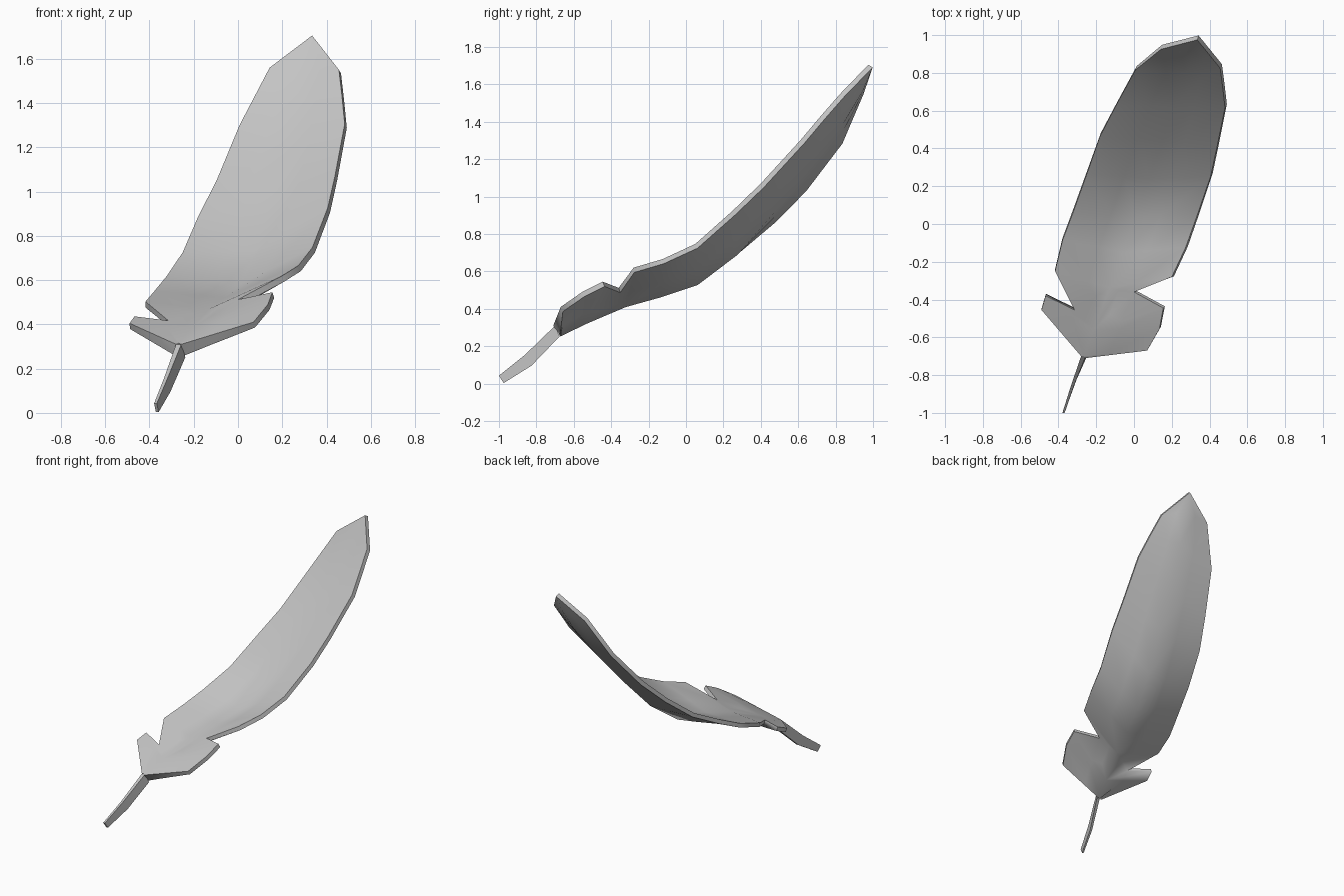
import bpy, bmesh, math
from mathutils import Vector

cube = bpy.data.objects.get("Cube")
if cube:
    bpy.data.objects.remove(cube, do_unlink=True)

grey = bpy.data.materials.new("feather grey")
grey.use_nodes = True
colour = (0.55, 0.55, 0.55, 1)
grey.diffuse_color = colour
grey.node_tree.nodes["Principled BSDF"].inputs["Base Color"].default_value = colour


def make_object(name, bm):
    mesh = bpy.data.meshes.new(name)
    bm.to_mesh(mesh)
    bm.free()
    mesh.materials.append(grey)
    obj = bpy.data.objects.new(name, mesh)
    bpy.context.collection.objects.link(obj)
    bpy.ops.object.select_all(action='DESELECT')
    obj.select_set(True)
    bpy.context.view_layer.objects.active = obj
    return obj


# Centre line of the vane, from quill to tip
spine = [(-.268, -.70, .315), (-.213, -.56, .38), (-.13, -.34, .47),
         (-.06, -.15, .52), (.01, .04, .58), (.08, .24, .73),
         (.15, .44, .955), (.21, .62, 1.17), (.275, .80, 1.41),
         (.315, .91, 1.59), (.335, .975, 1.705)]

# Outer edges: each point with the spine point it joins
# (a notch joins two spine points in turn)
left_edge = [((-.28, -.70, .31), 0), ((-.49, -.455, .405), 1),
             ((-.468, -.38, .436), 1), ((-.315, -.455, .417), 1),
             ((-.315, -.455, .417), 2), ((-.418, -.25, .503), 2),
             ((-.378, -.085, .55), 3), ((-.323, .06, .617), 4),
             ((-.25, .265, .725), 5), ((-.18, .465, .887), 6),
             ((-.097, .625, 1.05), 7), ((.007, .815, 1.30), 8),
             ((.143, .925, 1.56), 9), (spine[-1], 10)]
right_edge = [((-.257, -.71, .31), 0), ((.07, -.67, .41), 0),
              ((.135, -.555, .49), 1), ((.155, -.445, .545), 1),
              ((0, -.36, .512), 1), ((0, -.36, .512), 2),
              ((.20, -.28, .62), 2), ((.273, -.125, .666), 3),
              ((.336, .05, .747), 4), ((.405, .25, .925), 5),
              ((.438, .40, 1.07), 6), ((.482, .615, 1.305), 7),
              ((.47, .72, 1.43), 8), ((.456, .825, 1.55), 9),
              (spine[-1], 10)]

# Vane: two strips of faces between the spine and each edge,
# thick along the spine and thin at the edges
bm = bmesh.new()
verts = {}
weights = {}
RIM = 0.4


def vert(point, weight):
    if point not in verts:
        verts[point] = bm.verts.new(point)
        weights[point] = weight
    return verts[point]


def add_face(*corners):
    loop = list(dict.fromkeys(vert(p, w) for p, w in corners))
    if len(loop) > 2:
        bm.faces.new(loop)


def centre(i):
    return spine[i], 1 - 0.04 * i


def between(i, p):
    s, w = centre(i)
    return (tuple(a + (b - a) * 0.4 for a, b in zip(s, p)),
            w + (RIM - w) * 0.4)


for edge in (left_edge, right_edge):
    vert(edge[0][0], 0.9)
    vert(spine[-1], RIM)
    for (p, a), (q, b) in zip(edge, edge[1:]):
        mid_p, mid_q = between(a, p), between(b, q)
        add_face(centre(a), centre(b), mid_q, mid_p)
        add_face(mid_p, mid_q, (q, RIM), (p, RIM))
bm.normal_update()
for face in bm.faces:
    if face.normal.z < 0:
        face.normal_flip()

vane = make_object("feather_vane", bm)
group = vane.vertex_groups.new(name="thickness")
for index, weight in enumerate(weights.values()):
    group.add([index], weight, 'REPLACE')
solid = vane.modifiers.new("thickness", 'SOLIDIFY')
solid.thickness = 0.07
solid.offset = -1
solid.vertex_group = group.name
bpy.ops.object.modifier_apply(modifier=solid.name)
bpy.ops.object.shade_smooth_by_angle(angle=math.radians(60))

# Quill: thin tapered bar, sections of (upper, lower, half width)
sections = [((-.268, -.70, .31), (-.25, -.676, .252), .012),
            ((-.327, -.86, .155), (-.313, -.826, .096), .008),
            ((-.373, -1, .043), (-.365, -.975, .003), .006)]
bm = bmesh.new()
rings = []
for upper, lower, half in sections:
    side = Vector((half, 0, 0))
    up, low = Vector(upper), Vector(lower)
    rings.append([bm.verts.new(p) for p in
                  (up - side, up + side, low + side, low - side)])
for r, s in zip(rings, rings[1:]):
    for i in range(4):
        j = (i + 1) % 4
        bm.faces.new((r[i], r[j], s[j], s[i]))
bm.faces.new(rings[0])
bm.faces.new(rings[-1])
bmesh.ops.recalc_face_normals(bm, faces=bm.faces)
make_object("feather_quill", bm)
bpy.ops.object.shade_smooth_by_angle(angle=math.radians(40))
